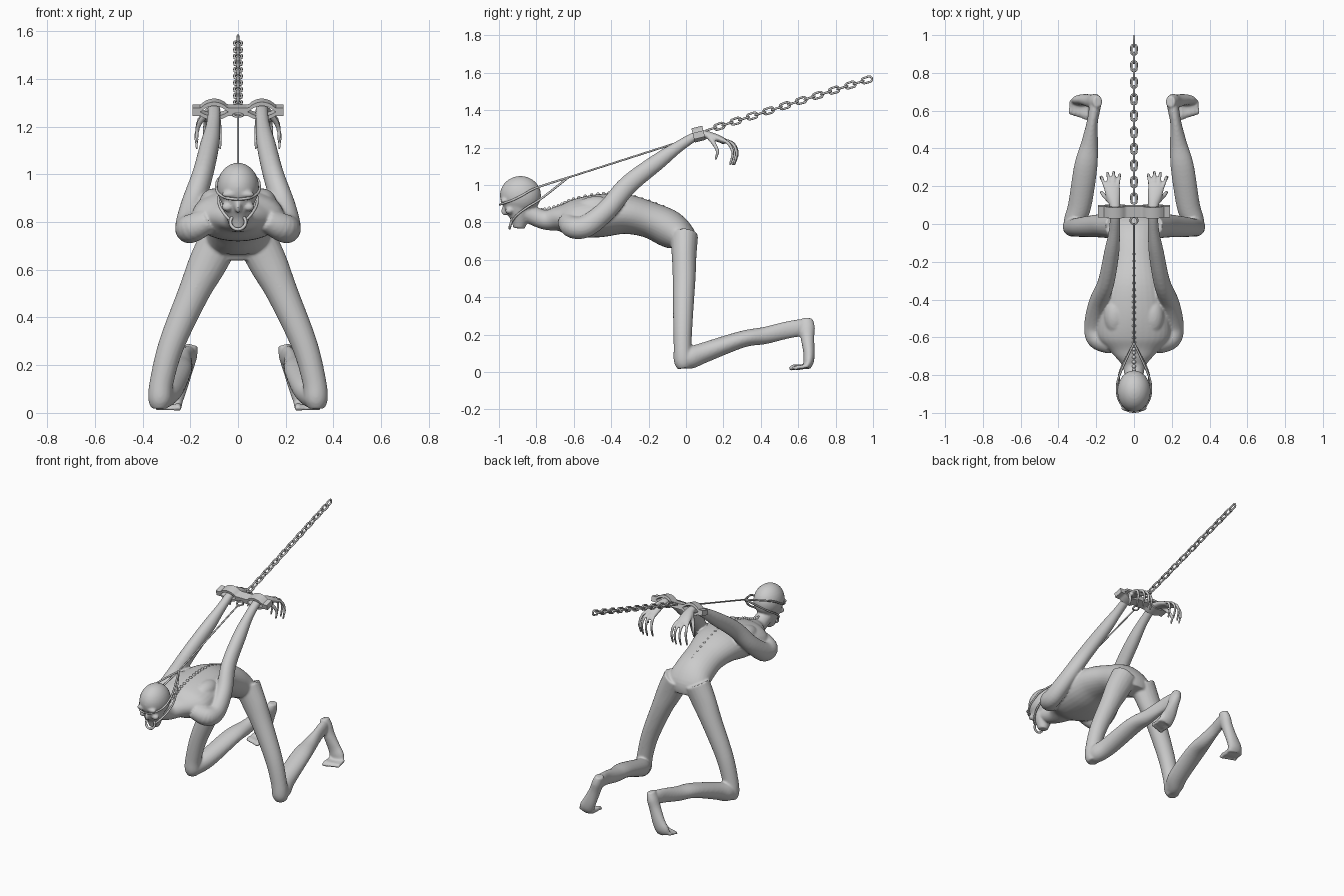
import bpy, bmesh, math
from mathutils import Vector, Matrix

if "Cube" in bpy.data.objects:
    bpy.data.objects.remove(bpy.data.objects["Cube"])

X = Vector((1, 0, 0))


def spline(pts, steps=6):
    """Catmull-Rom through tuples of any length."""
    p = [pts[0]] + list(pts) + [pts[-1]]
    out = []
    for i in range(1, len(p) - 2):
        for k in range(steps):
            t = k / steps
            out.append([0.5 * (2 * b + (c - a) * t + (2 * a - 5 * b + 4 * c - d) * t * t
                               + (3 * b - a - 3 * c + d) * t ** 3)
                        for a, b, c, d in zip(p[i - 1], p[i], p[i + 1], p[i + 2])])
    return out + [list(pts[-1])]


def loft(bm, pts, mirror=1, seg=20, steps=6):
    """Elliptical tube; pts are (x, y, z, half width in x, half depth)."""
    s = spline(pts, steps)
    rings = []
    for i, q in enumerate(s):
        c = Vector(q[:3])
        t = (Vector(s[min(i + 1, len(s) - 1)][:3]) - Vector(s[max(i - 1, 0)][:3])).normalized()
        u = (X - t * X.dot(t)).normalized()
        v = t.cross(u)
        ring = []
        for k in range(seg):
            a = 2 * math.pi * k / seg
            w = c + u * q[3] * math.cos(a) + v * q[4] * math.sin(a)
            ring.append(bm.verts.new((w.x * mirror, w.y, w.z)))
        rings.append(ring)
    for a, b in zip(rings, rings[1:]):
        for k in range(seg):
            bm.faces.new((a[k], a[(k + 1) % seg], b[(k + 1) % seg], b[k]))
    bm.faces.new(rings[0])
    bm.faces.new(rings[-1])


def ball(bm, loc, size, tilt=0, seg=20):
    m = Matrix.Translation(loc) @ Matrix.Rotation(tilt, 4, 'X') @ Matrix.Diagonal((*size, 1))
    bmesh.ops.create_uvsphere(bm, u_segments=seg, v_segments=max(6, seg // 2), radius=1, matrix=m)


def finish(bm, name, angle=40):
    bmesh.ops.recalc_face_normals(bm, faces=bm.faces)
    me = bpy.data.meshes.new(name)
    bm.to_mesh(me)
    bm.free()
    ob = bpy.data.objects.new(name, me)
    bpy.context.collection.objects.link(ob)
    bpy.ops.object.select_all(action='DESELECT')
    ob.select_set(True)
    bpy.context.view_layer.objects.active = ob
    bpy.ops.object.shade_smooth_by_angle(angle=math.radians(angle))
    return ob


def cord(name, pts, r, closed=False):
    cu = bpy.data.curves.new(name, 'CURVE')
    cu.dimensions = '3D'
    cu.bevel_depth = r
    cu.bevel_resolution = 2
    cu.use_fill_caps = True
    sp = cu.splines.new('POLY')
    pts = spline(pts, 5)
    sp.points.add(len(pts) - 1)
    for p, q in zip(sp.points, pts):
        p.co = (*q, 1)
    sp.use_cyclic_u = closed
    ob = bpy.data.objects.new(name, cu)
    bpy.context.collection.objects.link(ob)


bm = bmesh.new()
# torso and neck
loft(bm, [(0, -.87, .86, .05, .05), (0, -.76, .815, .058, .052), (0, -.68, .82, .12, .068),
          (0, -.6, .822, .19, .1), (0, -.47, .835, .185, .115), (0, -.33, .845, .16, .107),
          (0, -.2, .815, .13, .097), (0, -.09, .765, .13, .1), (0, -.02, .71, .14, .08),
          (0, 0, .65, .1, .055)], seg=32)
# head and face
ball(bm, (0, -.885, .945), (.088, .11, .103), seg=32)
loft(bm, [(0, -.9, .92, .078, .088), (0, -.895, .87, .066, .072),
          (0, -.89, .82, .05, .05), (0, -.893, .768, .03, .03)])
ball(bm, (0, -.965, .868), (.014, .022, .032), -.4)

for s in (1, -1):
    # cheekbone, brow, shoulder blade
    ball(bm, (s * .045, -.945, .862), (.024, .022, .018))
    ball(bm, (s * .035, -.975, .915), (.034, .018, .014))
    ball(bm, (s * .1, -.49, .885), (.06, .1, .055), .1)
    # thigh
    loft(bm, [(.075, -.01, .73, .085, .075), (.13, -.01, .62, .08, .066), (.187, -.01, .5, .066, .061),
              (.277, -.016, .29, .055, .053), (.318, -.018, .14, .05, .048),
              (.327, -.015, .06, .05, .05), (.328, -.01, .02, .035, .035)], s)
    # shin and calf
    loft(bm, [(.325, -.03, .06, .045, .042), (.315, .02, .075, .056, .058), (.287, .1, .105, .062, .054),
              (.256, .3, .175, .062, .045), (.236, .42, .195, .046, .046), (.222, .53, .222, .03, .046),
              (.21, .6, .235, .03, .046), (.2, .65, .24, .03, .042)], s)
    # foot and curled toes
    loft(bm, [(.192, .648, .285, .025, .03), (.205, .647, .24, .034, .042), (.225, .65, .18, .036, .036),
              (.258, .658, .1, .044, .03), (.28, .655, .055, .05, .028), (.288, .645, .025, .048, .02)], s)
    for i in range(5):
        x = .248 + i * .021
        r = .015 if i == 0 else .011
        loft(bm, [(x, .655, .035, r, r), (x + .002, .61, .026, r, r),
                  (x + .004, .575 + .005 * i, .026, r, r), (x + .004, .555 + .007 * i, .014, r, r * .8)], s, 10, 3)
    # arm
    loft(bm, [(.12, -.63, .81, .05, .06), (.19, -.605, .775, .06, .06), (.207, -.53, .782, .056, .06),
              (.19, -.42, .87, .05, .055), (.148, -.31, 1.0, .044, .052), (.118, -.15, 1.125, .04, .044),
              (.104, -.04, 1.205, .03, .031), (.1, .06, 1.265, .027, .024), (.103, .11, 1.268, .03, .021),
              (.113, .17, 1.25, .042, .019), (.118, .21, 1.23, .042, .016)], s)
    # fingers and thumb
    for i in range(4):
        x = .087 + i * .021
        d = (i - 1) * .012
        k = (0, .012, .008, -.012)[i]
        loft(bm, [(x, .19, 1.242, .011, .011), (x + d * .6, .24 + k, 1.222, .01, .01),
                  (x + d, .262 + k, 1.17, .009, .009), (x + d, .245 + k, 1.105, .007, .007)], s, 10, 4)
    loft(bm, [(.125, .12, 1.262, .016, .016), (.158, .15, 1.22, .012, .012),
              (.172, .168, 1.18, .01, .01), (.17, .158, 1.135, .007, .007)], s, 10, 4)

body = finish(bm, "body")
re = body.modifiers.new("blend", 'REMESH')
re.mode = 'VOXEL'
re.voxel_size = .0065
re.use_smooth_shade = True
sm = body.modifiers.new("soften", 'SMOOTH')
sm.factor = .5
sm.iterations = 5

# vertebrae along the back
bm = bmesh.new()
ridge = spline([(-.77, .86), (-.68, .882), (-.6, .918), (-.47, .944), (-.35, .946), (-.2, .906), (-.07, .852)], 4)
for i, (y, z) in enumerate(ridge):
    a, b = ridge[max(i - 1, 0)], ridge[min(i + 1, len(ridge) - 1)]
    ball(bm, (0, y, z), (.011, .011, .017), math.atan2(b[1] - a[1], b[0] - a[0]), 10)
finish(bm, "vertebrae")

# wrist stocks: two wavy clamping bars
tilt = Matrix.Translation((0, .068, 1.268)) @ Matrix.Rotation(math.radians(14), 4, 'X')
for name, side, amp in (("stock_upper_bar", 1, .026), ("stock_lower_bar", -1, .018)):
    bm = bmesh.new()
    cols = []
    for i in range(49):
        x = -.19 + .38 * i / 48
        w = max(0, 1 - ((abs(x) - .1) / .055) ** 2) ** .8 * amp
        cols.append([bm.verts.new(tilt @ Vector((x, y, side * z)))
                     for y, z in ((-.03, w), (.03, w), (.03, w + .017), (-.03, w + .017))])
    for a, b in zip(cols, cols[1:]):
        for k in range(4):
            bm.faces.new((a[k], a[(k + 1) % 4], b[(k + 1) % 4], b[k]))
    bm.faces.new(cols[0])
    bm.faces.new(cols[-1])
    finish(bm, name, 30)

# chain
bpy.ops.mesh.primitive_torus_add(major_radius=.015, minor_radius=.0058, major_segments=16, minor_segments=8)
link = bpy.context.object
link.name = "chain_link"
for v in link.data.vertices:
    v.co.x += .013 if v.co.x > 0 else -.013
bpy.ops.object.shade_smooth_by_angle(angle=math.radians(60))
start, end, n = Vector((0, .135, 1.3)), Vector((0, .967, 1.562)), 20
way = (end - start).normalized()
for i in range(n):
    ob = link if i == 0 else link.copy()
    if i:
        bpy.context.collection.objects.link(ob)
    ob.matrix_world = (Matrix.Translation(start.lerp(end, i / (n - 1))) @ way.to_track_quat('X', 'Z').to_matrix().to_4x4()
                       @ Matrix.Rotation(math.pi / 2 * (i % 2), 4, 'X'))

# ring under the stocks and mouth ring
for name, loc, rot, R, r in (("stock_ring", (0, .018, 1.247), .3, .019, .005),
                             ("mouth_ring", (0, -.935, .8), math.radians(75), .032, .007)):
    bpy.ops.mesh.primitive_torus_add(location=loc, rotation=(rot, 0, 0), major_radius=R, minor_radius=r,
                                     major_segments=24, minor_segments=8)
    bpy.context.object.name = name
    bpy.ops.object.shade_smooth_by_angle(angle=math.radians(60))

# head harness and its lead
knot = (0, -.63, 1.04)
cord("lead", [(0, .005, 1.243), knot], .005)
for s, tag in ((1, "left"), (-1, "right")):
    cord("eye_strap_" + tag, [(0, -.995, .895), (s * .045, -.982, .9), (s * .08, -.93, .918),
                              (s * .09, -.875, .945), (s * .077, -.8, .985), knot], .006)
    cord("mouth_strap_" + tag, [(s * .03, -.93, .805), (s * .06, -.905, .838), (s * .08, -.85, .88),
                                (s * .07, -.77, .93), knot], .006)
